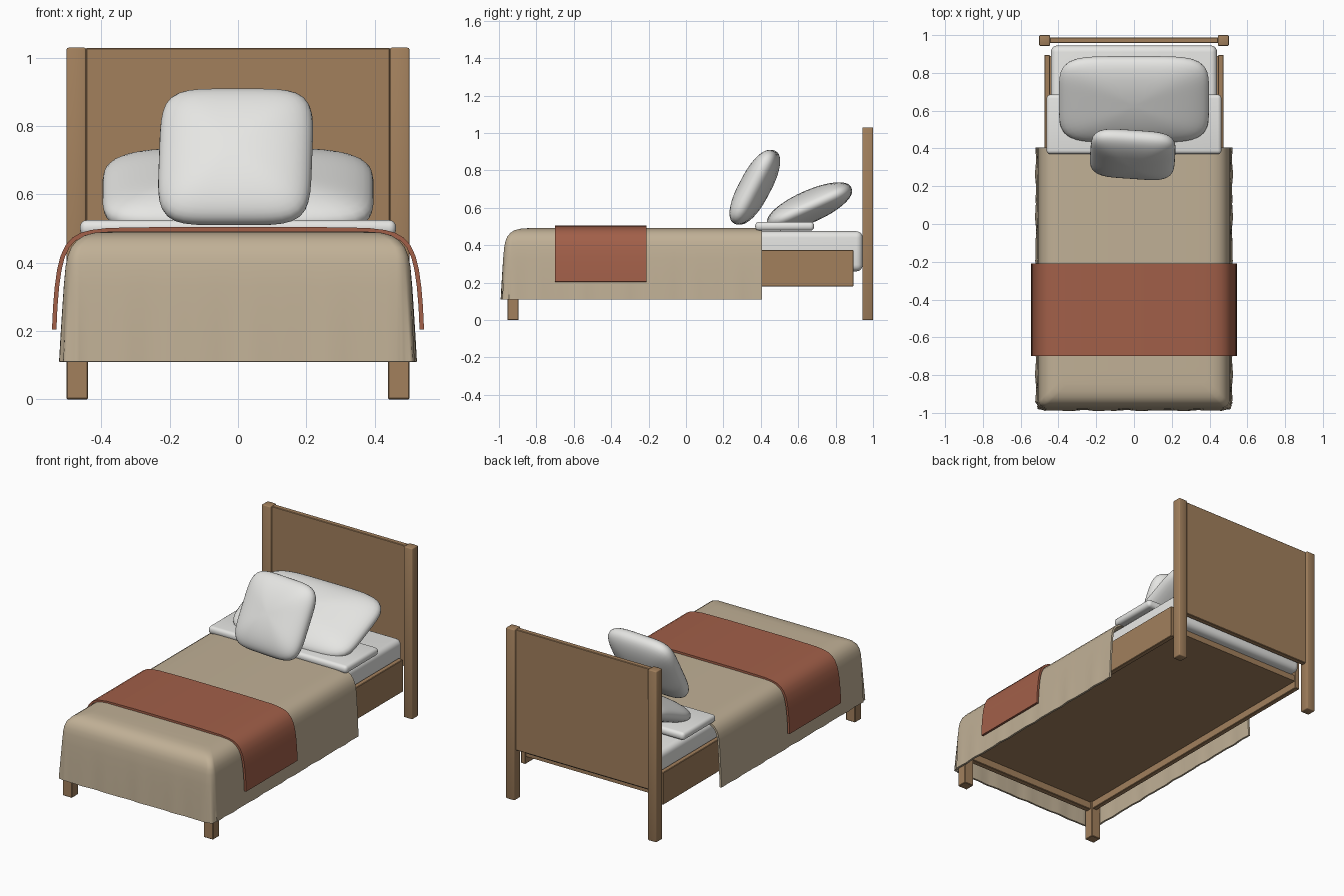
import bpy, bmesh, math
from math import sin, cos, pi, radians

if "Cube" in bpy.data.objects:
    bpy.data.objects.remove(bpy.data.objects["Cube"])


def material(name, rgb):
    m = bpy.data.materials.new(name)
    m.diffuse_color = (*rgb, 1)
    m.use_nodes = True
    m.node_tree.nodes["Principled BSDF"].inputs["Base Color"].default_value = m.diffuse_color
    return m


WOOD = material("oak wood", (0.36, 0.215, 0.108))
WHITE = material("white linen", (0.79, 0.79, 0.77))
BEIGE = material("beige blanket", (0.53, 0.435, 0.305))
RUST = material("rust throw", (0.36, 0.115, 0.066))


def finish(name, bm, mat, angle=40, thickness=0):
    """Turn a bmesh into a shaded object, optionally thickened inwards."""
    me = bpy.data.meshes.new(name)
    bm.to_mesh(me)
    bm.free()
    ob = bpy.data.objects.new(name, me)
    bpy.context.collection.objects.link(ob)
    me.materials.append(mat)
    bpy.ops.object.select_all(action='DESELECT')
    ob.select_set(True)
    bpy.context.view_layer.objects.active = ob
    if thickness:
        m = ob.modifiers.new("thickness", 'SOLIDIFY')
        m.thickness = thickness
        m.offset = -1
        bpy.ops.object.modifier_apply(modifier=m.name)
    bpy.ops.object.shade_smooth_by_angle(angle=radians(angle))
    return ob


def box(name, x, y, z, mat, bevel=0.003, seg=1):
    """Bevelled box from (min, max) ranges."""
    bm = bmesh.new()
    bmesh.ops.create_cube(bm, size=1)
    for v in bm.verts:
        for i, r in enumerate((x, y, z)):
            v.co[i] = (r[0] + r[1]) / 2 + v.co[i] * (r[1] - r[0])
    if bevel:
        bmesh.ops.bevel(bm, geom=bm.edges[:], offset=bevel, segments=seg,
                        profile=0.5, affect='EDGES')
    return finish(name, bm, mat, 50 if seg > 1 else 25)


def pillow(name, loc, half, rot, n=5, segs=64, rings=24):
    """Cushion: squarish outline with full lens-shaped sections."""
    bm = bmesh.new()
    bmesh.ops.create_uvsphere(bm, u_segments=segs, v_segments=rings, radius=1)
    for v in bm.verts:
        x, y, z = v.co
        r = math.hypot(x, y)
        if r > 1e-5:
            c, s = x / r, y / r
            k = (abs(c) ** n + abs(s) ** n) ** (-1 / n)
            x, y = c * k * r, s * k * r
        z = math.copysign(abs(z) ** 0.9, z)
        v.co = (x * half[0], y * half[1], z * half[2])
    ob = finish(name, bm, WHITE, 80)
    ob.location = loc
    ob.rotation_euler = [radians(a) for a in rot]
    return ob


# wooden frame
for side, s in (("left", -1), ("right", 1)):
    def xr(a, b):
        return tuple(sorted((s * a, s * b)))
    box(side + "_headboard_post", xr(0.445, 0.502), (0.943, 1.0), (0, 1.03), WOOD, 0.005, 2)
    box(side + "_front_leg", xr(0.44, 0.502), (-0.955, -0.895), (0, 0.3), WOOD)
    box(side + "_side_rail", xr(0.445, 0.475), (-0.9, 0.895), (0.18, 0.375), WOOD)
box("headboard_panel", (-0.446, 0.446), (0.957, 0.988), (0.30, 1.029), WOOD)
box("foot_rail", (-0.445, 0.445), (-0.945, -0.91), (0.18, 0.375), WOOD)
box("base_board", (-0.446, 0.446), (-0.912, 0.89), (0.225, 0.262), WOOD, 0)

# mattress and folded sheet
box("mattress", (-0.44, 0.44), (-0.94, 0.945), (0.26, 0.475), WHITE, 0.035, 5)
box("folded_sheet", (-0.463, 0.463), (0.37, 0.685), (0.478, 0.525), WHITE, 0.02, 4)

# pillows
pillow("sleeping_pillow", (0, 0.66, 0.607), (0.397, 0.246, 0.086), (24, 0, 0))
pillow("square_cushion", (-0.007, 0.368, 0.71), (0.225, 0.221, 0.083), (62, 0, -4))


# blanket: U-shaped rings from the top outwards and down to a rippled hem
HEAD_Y, CX, CY = 0.405, 0.465, -0.932
PROFILE = [(0.38, 0.491), (0.42, 0.488), (0.45, 0.48), (0.472, 0.466),
           (0.489, 0.445), (0.499, 0.42), (0.505, 0.39), (0.51, 0.33),
           (0.514, 0.26), (0.518, 0.18), (0.521, 0.11)]


def ring(w, z):
    r = max(w - CX, 0.03)
    cx, cy = w - r, CY + (CX - (w - r))
    pts = [(-w, HEAD_Y + (cy - HEAD_Y) * i / 40, -1, 0) for i in range(40)]
    for c, a0 in ((-cx, pi), (cx, 1.5 * pi)):
        for i in range(13):
            a = a0 + i / 12 * pi / 2
            pts.append((c + r * cos(a), cy + r * sin(a), cos(a), sin(a)))
        if c < 0:
            pts += [(-cx + 2 * cx * i / 30, cy - r, 0, -1) for i in range(1, 30)]
    pts += [(w, cy + (HEAD_Y - cy) * i / 40, 1, 0) for i in range(1, 41)]
    depth = max(0, (0.42 - z) / 0.31)
    out = []
    for x, y, nx, ny in pts:
        corner = abs(nx * ny) * 2
        along = x * abs(ny) + y * abs(nx)
        d = depth ** 1.5 * (0.002 * sin(along * 30) + 0.0015 * sin(along * 53)
                            + 0.004 * corner * (1 + cos(8 * math.atan2(ny, nx))))
        out.append((x + nx * d, y + ny * d, z))
    return out


bm = bmesh.new()
rings = [[bm.verts.new(p) for p in ring(w, z)] for w, z in PROFILE]
bm.faces.new(rings[0])
for a, b in zip(rings, rings[1:]):
    for j in range(len(a) - 1):
        bm.faces.new((a[j], b[j], b[j + 1], a[j + 1]))
finish("blanket", bm, BEIGE, 60, 0.012)

# throw draped across the foot of the bed
HALF = [(0.545, 0.205), (0.542, 0.27), (0.537, 0.33), (0.53, 0.38), (0.52, 0.42),
        (0.505, 0.452), (0.485, 0.474), (0.46, 0.488), (0.43, 0.496), (0.38, 0.502),
        (0.2, 0.505)]
path = [(-x, z) for x, z in HALF] + HALF[::-1]
bm = bmesh.new()
rows = [[bm.verts.new((x, y, z)) for x, z in path] for y in (-0.70, -0.21)]
for i in range(len(path) - 1):
    bm.faces.new((rows[0][i], rows[0][i + 1], rows[1][i + 1], rows[1][i]))
finish("throw", bm, RUST, 50, 0.013)
